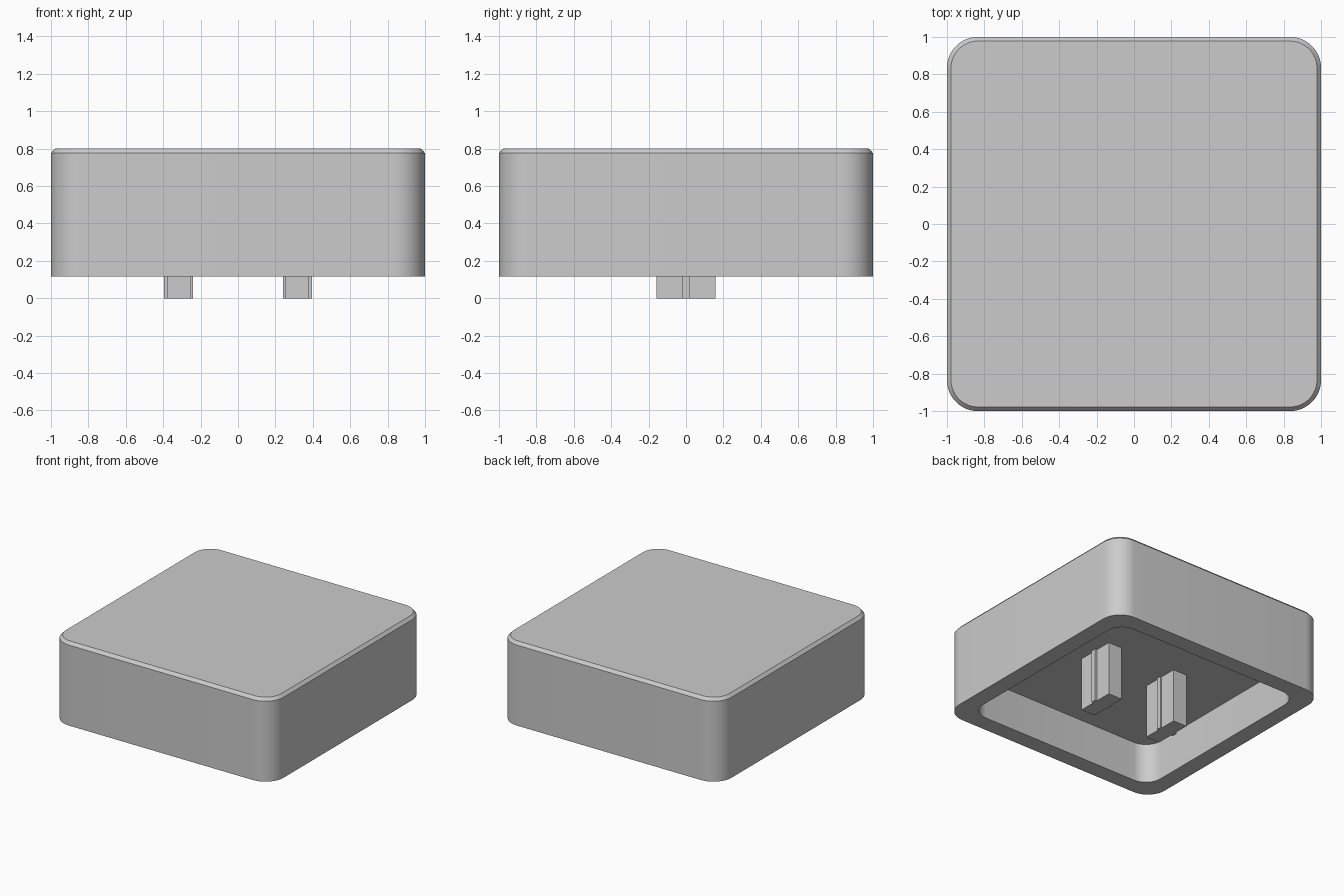
import bpy, bmesh, math

if "Cube" in bpy.data.objects:
    bpy.data.objects.remove(bpy.data.objects["Cube"])

grey = bpy.data.materials.new("light_grey")
grey.diffuse_color = (0.6, 0.6, 0.6, 1)
grey.use_nodes = True
grey.node_tree.nodes["Principled BSDF"].inputs["Base Color"].default_value = grey.diffuse_color


def make_object(name, bm):
    bmesh.ops.recalc_face_normals(bm, faces=bm.faces)
    mesh = bpy.data.meshes.new(name)
    bm.to_mesh(mesh)
    bm.free()
    mesh.materials.append(grey)
    obj = bpy.data.objects.new(name, mesh)
    bpy.context.collection.objects.link(obj)
    return obj


def rounded_square(half, radius, z, segments=12):
    """Points of a square with rounded corners, counter-clockwise."""
    points = []
    c = half - radius
    for q, (sx, sy) in enumerate([(1, 1), (-1, 1), (-1, -1), (1, -1)]):
        for i in range(segments + 1):
            a = (q + i / segments) * math.pi / 2
            points.append((sx * c + radius * math.cos(a),
                           sy * c + radius * math.sin(a), z))
    return points


# Cap: hollow underside, rim, outer wall, chamfer and flat top
bm = bmesh.new()
sections = [(0.862, 0.14, 0.44), (0.862, 0.14, 0.115), (1.0, 0.165, 0.115),
            (1.0, 0.165, 0.776), (0.978, 0.143, 0.8)]
rings = [[bm.verts.new(p) for p in rounded_square(*s)] for s in sections]
for lower, upper in zip(rings, rings[1:]):
    for i in range(len(lower)):
        j = (i + 1) % len(lower)
        bm.faces.new((lower[i], lower[j], upper[j], upper[i]))
bm.faces.new(rings[0])
bm.faces.new(rings[-1])
cap = make_object("cap", bm)
bpy.context.view_layer.objects.active = cap
cap.select_set(True)
bpy.ops.object.shade_smooth_by_angle(angle=math.radians(25))

# Stems: two flat prongs, each with a narrow rib on both wide faces
profile = [(0.253, -0.158), (0.378, -0.158), (0.378, -0.02), (0.395, -0.02),
           (0.395, 0.02), (0.378, 0.02), (0.378, 0.158), (0.253, 0.158),
           (0.253, 0.02), (0.241, 0.02), (0.241, -0.02), (0.253, -0.02)]
for side, name in ((1, "right_stem"), (-1, "left_stem")):
    bm = bmesh.new()
    base = bm.faces.new([bm.verts.new((side * x, y, 0)) for x, y in profile])
    top = bmesh.ops.extrude_face_region(bm, geom=[base], use_keep_orig=True)
    verts = [v for v in top["geom"] if isinstance(v, bmesh.types.BMVert)]
    bmesh.ops.translate(bm, verts=verts, vec=(0, 0, 0.44))
    make_object(name, bm)
